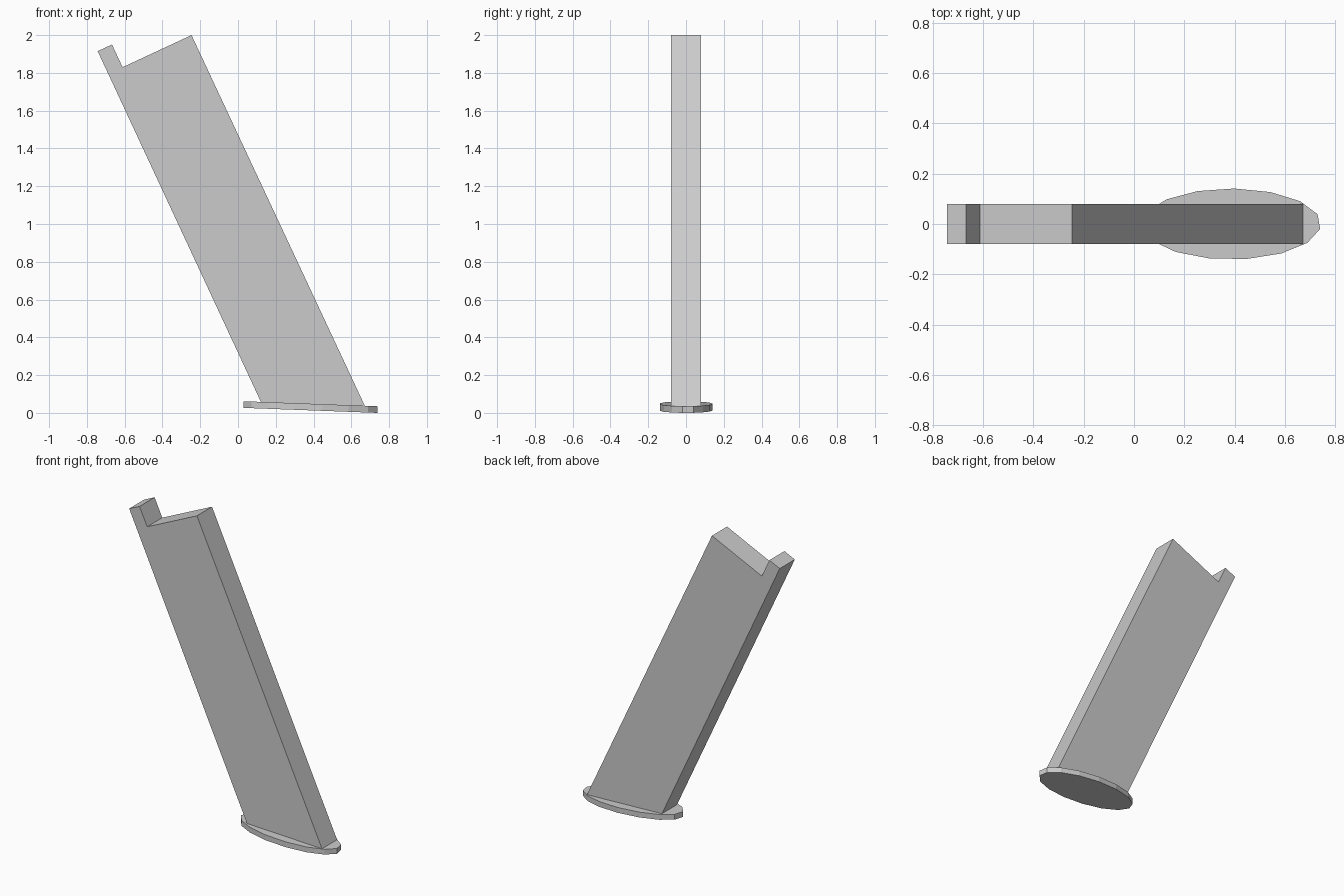
import bpy, math

if "Cube" in bpy.data.objects:
    bpy.data.objects.remove(bpy.data.objects["Cube"])


def prism(name, lower, upper):
    """Solid joining two matching outlines, lower and upper."""
    n = len(lower)
    faces = [list(range(n))[::-1], list(range(n, 2 * n))]
    faces += [[i, (i + 1) % n, n + (i + 1) % n, n + i] for i in range(n)]
    mesh = bpy.data.meshes.new(name)
    mesh.from_pydata(lower + upper, [], faces)
    ob = bpy.data.objects.new(name, mesh)
    bpy.context.collection.objects.link(ob)
    # consistent outward normals
    import bmesh
    bm = bmesh.new()
    bm.from_mesh(mesh)
    bmesh.ops.recalc_face_normals(bm, faces=bm.faces)
    bm.to_mesh(mesh)
    bm.free()
    return ob


# Slanted flat body with a raised lip at the top left corner
profile = [(-0.743, 1.915), (-0.667, 1.95), (-0.611, 1.83),
           (-0.246, 2.0), (0.675, 0.03), (0.132, 0.035)]
prism("slanted_body",
      [(x, -0.079, z) for x, z in profile],
      [(x, 0.079, z) for x, z in profile])

# Thin 15-sided oval foot plate, tilted slightly down to the right
angles = [math.radians(16 + 24 * i) for i in range(15)]
oval = [(0.386 + 0.357 * math.cos(a), 0.141 * math.sin(a)) for a in angles]
slope = 0.0375
prism("foot_plate",
      [(x, y, slope * (0.74 - x)) for x, y in oval],
      [(x, y, 0.035 + slope * (0.74 - x)) for x, y in oval])
